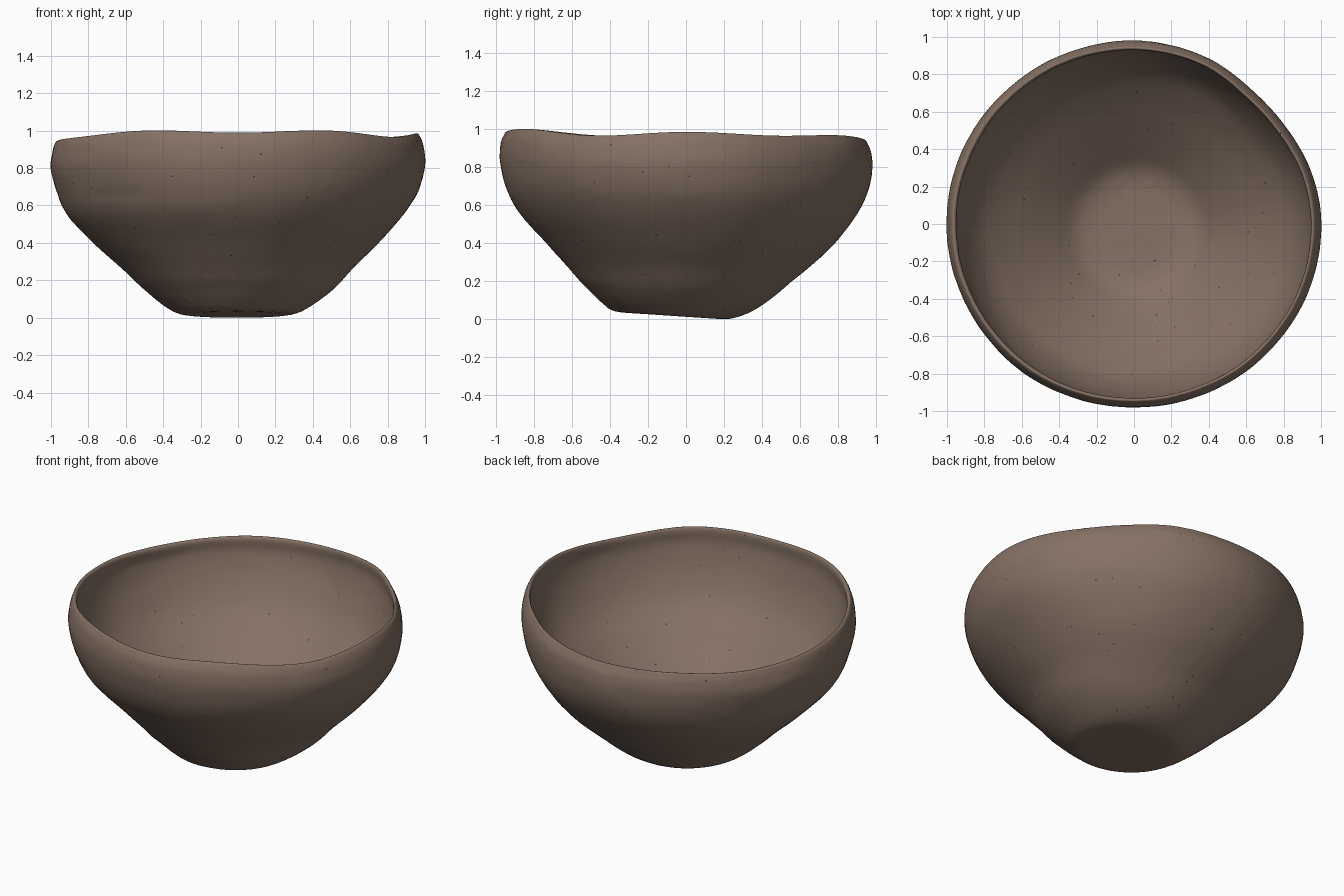
import bpy, bmesh, math, random
from mathutils import Vector, noise

cube = bpy.data.objects.get("Cube")
if cube:
    bpy.data.objects.remove(cube, do_unlink=True)

SEGMENTS, STEPS = 176, 5
RIM = 0.97

# Outer wall, base centre to rim: height, then radius toward +x, +y, -x, -y
OUTER = [
    (0.012, 0, 0, 0, 0), (0.013, .16, .13, .17, .2), (0.016, .29, .23, .3, .37),
    (0.06, .39, .35, .39, .44), (0.15, .51, .49, .5, .52), (0.27, .62, .645, .63, .62),
    (0.4, .755, .785, .775, .735), (0.55, .887, .9, .915, .87), (0.68, .967, .96, .97, .945),
    (0.81, 1, .98, 1, .98), (0.9, .993, .975, .993, .978), (0.95, .977, .957, .981, .96),
    (RIM, .96, .944, .966, .944),
]
# Inner wall, rim to floor centre: height, then radius along x and y
INNER = [(0.95, .949, .932), (0.86, .95, .932), (0.71, .91, .89), (0.56, .83, .815),
         (0.43, .705, .695), (0.31, .568, .565), (0.2, .443, .443), (0.115, .34, .34),
         (0.083, .25, .25), (0.074, .13, .13), (0.072, 0, 0)]
# Uneven rim height, every 30 degrees from +x
RIM_HEIGHTS = [.985, .965, .967, .943, .938, .924, .943, .967, 1, .988, 1, .965]


def make_material(name, color):
    mat = bpy.data.materials.new(name)
    mat.use_nodes = True
    mat.diffuse_color = color
    mat.node_tree.nodes["Principled BSDF"].inputs["Base Color"].default_value = color
    return mat


def spline(a, b, c, d, t):
    return 0.5 * (2 * b + (c - a) * t + (2 * a - 5 * b + 4 * c - d) * t * t
                  + (3 * b - a - 3 * c + d) * t ** 3)


def smoothstep(lo, hi, v):
    t = min(1, max(0, (v - lo) / (hi - lo)))
    return t * t * (3 - 2 * t)


def rim_height(angle):
    n = len(RIM_HEIGHTS)
    u = angle / math.tau * n
    i = int(u)
    return spline(*(RIM_HEIGHTS[(i + k) % n] for k in (-1, 0, 1, 2)), u - i)


def smooth_rows(rows):
    last = len(rows) - 1
    out = []
    for i in range(last):
        quad = [rows[min(last, max(0, i + k))] for k in (-1, 0, 1, 2)]
        for s in range(STEPS):
            out.append([spline(*vals, s / STEPS) for vals in zip(*quad)])
    return out + [list(rows[-1])]


def wall_point(row, angle, inside):
    z, px, py, nx, ny = row
    # blend the four directional radii around the circle
    r = ((px + py + nx + ny) / 4 + (px - nx) / 2 * math.cos(angle)
         + (py - ny) / 2 * math.sin(angle)
         + (px + nx - py - ny) / 4 * math.cos(2 * angle))
    # flattened side at the back left
    away = (angle - math.radians(42) + math.pi) % math.tau - math.pi
    r -= 0.038 * math.exp(-(away / 0.42) ** 2) * smoothstep(0.2, 0.8, z)
    # hand-formed lumps and horizontal ridges
    p = Vector((r * math.cos(angle), r * math.sin(angle), z))
    lumps = (0.004 * noise.noise(p * 3.2)
             + 0.0013 * noise.noise(Vector((p.x * 4, p.y * 4, p.z * 13)))
             + 0.0015 * noise.noise(p * 22))
    r += lumps * smoothstep(0.1, 0.4, r)
    # the floor sits slightly off centre, above the foot
    shift = 0
    if inside:
        shift = 0.03 * smoothstep(0.5, 0.1, z)
        z += lumps * smoothstep(0.6, 0.2, z)
    else:
        # short scratch at the front right
        r -= (0.004 * math.exp(-((z - 0.655) / 0.01) ** 2)
              * math.exp(-((angle - 3.95) / 0.2) ** 4))
    # uneven rim and slightly tilted foot
    z *= 1 + (rim_height(angle) / RIM - 1) * smoothstep(0.6, RIM, z)
    x, y = r * math.cos(angle), r * math.sin(angle)
    if not inside:
        z -= 0.07 * y * max(0, 1 - z / 0.2)
    return Vector((x + shift / 2, y - shift, z))


clay = make_material("brown clay", (0.238, 0.167, 0.128, 1))
dark = make_material("dark grit", (0.06, 0.043, 0.035, 1))

# Bowl: one continuous skin from foot centre over the rim to floor centre
profile = smooth_rows(OUTER + [(z, rx, ry, rx, ry) for z, rx, ry in INNER])
rim_index = (len(OUTER) - 1) * STEPS
bm = bmesh.new()
rings = []
for i, row in enumerate(profile):
    rings.append([bm.verts.new(wall_point(row, math.tau * s / SEGMENTS, i > rim_index))
                  for s in range(SEGMENTS)])
for a, b in zip(rings, rings[1:]):
    for s in range(SEGMENTS):
        n = (s + 1) % SEGMENTS
        bm.faces.new((a[s], a[n], b[n], b[s]))
for ring in (rings[0], rings[-1]):
    bmesh.ops.pointmerge(bm, verts=ring, merge_co=ring[0].co.copy())
bmesh.ops.recalc_face_normals(bm, faces=bm.faces)
lowest = min(v.co.z for v in bm.verts)
bmesh.ops.translate(bm, verts=bm.verts, vec=(0, 0, -lowest))

# Grit: tiny dark flecks scattered over the clay, chosen evenly by area
random.seed(4)
faces = list(bm.faces)
picked = random.choices(faces, weights=[f.calc_area() for f in faces], k=150)
grit = bmesh.new()
for face in picked:
    spot = face.calc_center_median() + face.normal * 0.0012
    matrix = face.normal.to_track_quat('Z', 'Y').to_matrix().to_4x4()
    matrix.translation = spot
    bmesh.ops.create_circle(grit, cap_ends=True, segments=7,
                            radius=random.uniform(0.0025, 0.006), matrix=matrix)


def finish(name, mesh_data, mat):
    mesh = bpy.data.meshes.new(name)
    mesh_data.to_mesh(mesh)
    mesh_data.free()
    obj = bpy.data.objects.new(name, mesh)
    bpy.context.collection.objects.link(obj)
    mesh.materials.append(mat)
    return obj


bowl = finish("bowl", bm, clay)
finish("grit_flecks", grit, dark)
bpy.ops.object.select_all(action='DESELECT')
bowl.select_set(True)
bpy.context.view_layer.objects.active = bowl
bpy.ops.object.shade_smooth_by_angle(angle=math.radians(60))
